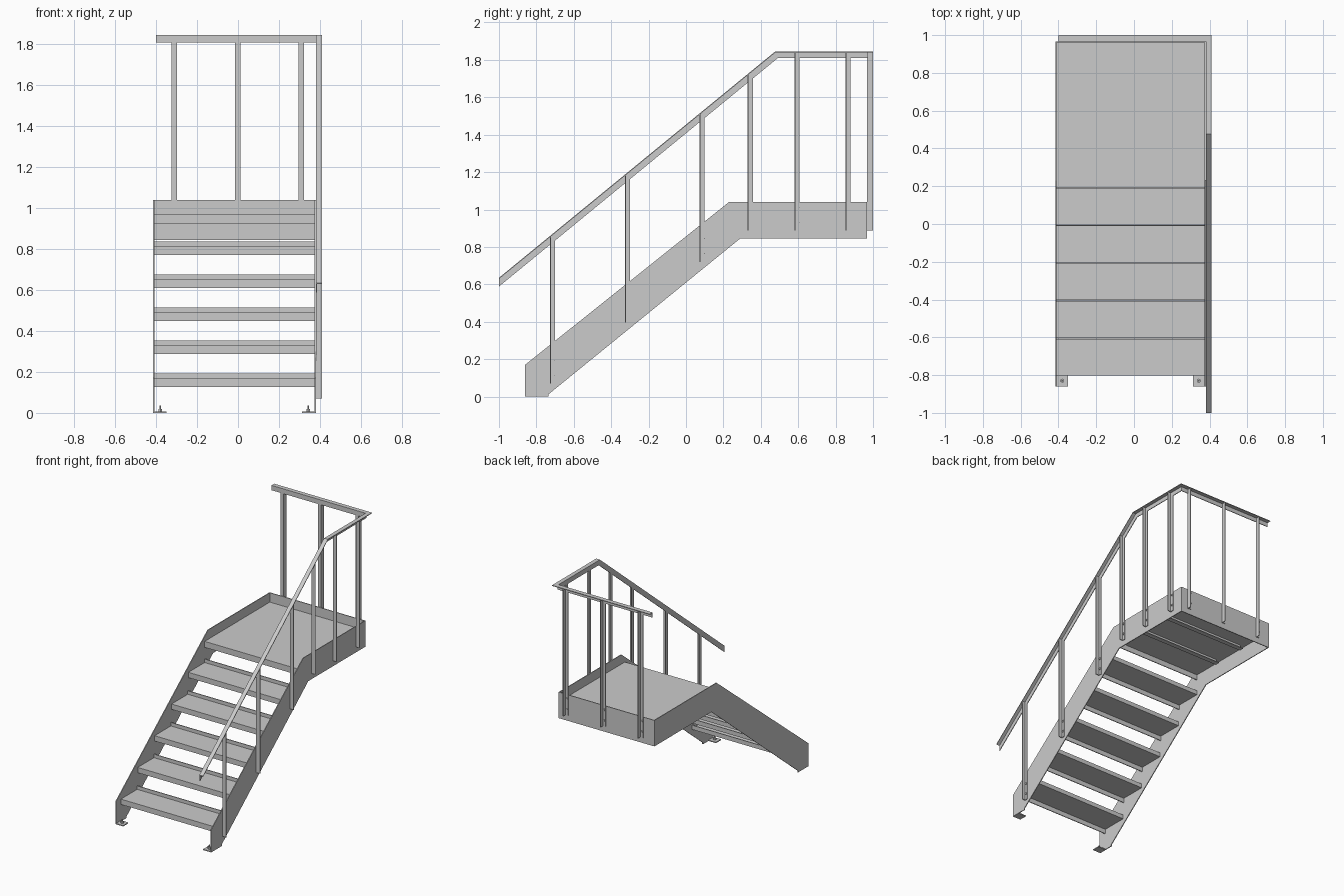
import bpy, bmesh, math
from mathutils import Matrix

if "Cube" in bpy.data.objects:
    bpy.data.objects.remove(bpy.data.objects["Cube"])

T = 0.006             # sheet thickness
XL, XR = -0.415, 0.38  # outer faces of the stringers
YB = 0.967            # outer face of the back plate


def finish(name, bm):
    bmesh.ops.recalc_face_normals(bm, faces=bm.faces)
    me = bpy.data.meshes.new(name)
    bm.to_mesh(me)
    bm.free()
    ob = bpy.data.objects.new(name, me)
    bpy.context.collection.objects.link(ob)
    return ob


def prism(name, pts, x0, x1):
    """Extrude a (y, z) outline from x0 to x1."""
    bm = bmesh.new()
    f = bm.faces.new([bm.verts.new((x0, y, z)) for y, z in pts])
    r = bmesh.ops.extrude_face_region(bm, geom=[f])
    vs = [v for v in r['geom'] if isinstance(v, bmesh.types.BMVert)]
    bmesh.ops.translate(bm, verts=vs, vec=(x1 - x0, 0, 0))
    return finish(name, bm)


def box(name, x0, x1, y0, y1, z0, z1):
    return prism(name, [(y0, z0), (y1, z0), (y1, z1), (y0, z1)], x0, x1)


def bolt(name, loc, axis, r=0.008, h=0.008):
    bm = bmesh.new()
    rot = {'X': Matrix.Rotation(math.pi / 2, 4, 'Y'),
           'Y': Matrix.Rotation(math.pi / 2, 4, 'X'), 'Z': Matrix()}[axis]
    bmesh.ops.create_cone(bm, cap_ends=True, segments=6, radius1=r, radius2=r,
                          depth=h, matrix=Matrix.Translation(loc) @ rot)
    return finish(name, bm)


# Side stringers and back plate
outline = [(-0.86, 0), (-0.86, 0.17), (0.23, 1.04), (YB, 1.04),
           (YB, 0.845), (0.29, 0.845), (-0.735, 0.012), (-0.735, 0)]
prism("left_stringer", outline, XL, XL + T)
prism("right_stringer", outline, XR - T, XR)
box("back_plate", XL + T, XR - T, YB - T, YB, 0.845, 1.04)

# Folded treads: front lip down, back lip up
for i in range(5):
    y, z = -0.803 + 0.2 * i, 0.167 + 0.1612 * i
    e = y + 0.198
    prism(f"tread_{i + 1}",
          [(y, z - 0.04), (y, z), (e - T, z), (e - T, z + 0.026), (e, z + 0.026),
           (e, z - T), (y + T, z - T), (y + T, z - 0.04)], XL + T, XR - T)

# Landing deck with front lip and stiffeners underneath
zp = 0.97
prism("landing_deck", [(0.19, zp - 0.045), (0.19, zp), (YB - T, zp), (YB - T, zp - T),
                       (0.19 + T, zp - T), (0.19 + T, zp - 0.045)], XL + T, XR - T)
for i, y in enumerate((0.44, 0.70)):
    prism(f"deck_stiffener_{i + 1}",
          [(y, zp - T), (y + T, zp - T), (y + T, zp - 0.04), (y + 0.035, zp - 0.04),
           (y + 0.035, zp - 0.045), (y, zp - 0.045)], XL + 0.04, XR - 0.04)

# Feet with anchor bolts
for side, x0, x1 in (("left", XL + T, -0.35), ("right", 0.312, XR - T)):
    xc = (x0 + x1) / 2
    box(f"{side}_foot", x0, x1, -0.86, -0.80, 0, 0.007)
    bolt(f"{side}_anchor_nut", (xc, -0.83, 0.013), 'Z', 0.011, 0.012)
    bolt(f"{side}_anchor_stud", (xc, -0.83, 0.02), 'Z', 0.005, 0.03)

# Handrail: angle profile, upright leg inside and flange on top
W = 0.411
top = [(-1, 0.635), (0.477, 1.845), (1, 1.845)]


def lower(d, dy, end):
    return [(end, 1.845 - d), (0.477 + dy, 1.845 - d), (-1, 0.635 - d * 1.3)]


flat_end = [(-1, 0.635), (0.477, 1.845), (YB, 1.845)]
prism("side_rail_leg", flat_end + lower(0.036, 0.013, YB), XR, XR + 0.005)
prism("side_rail_flange", top + lower(0.005, 0.002, 1), XR, W)
box("back_rail_leg", -0.4, XR + 0.005, YB, YB + 0.005, 1.809, 1.845)
box("back_rail_flange", -0.4, XR, YB, 1, 1.84, 1.845)

# Side posts: angle profile with two bolts each
for i, (y, z0) in enumerate([(-0.727, 0.07), (-0.327, 0.395), (0.073, 0.72),
                             (0.33, 0.887), (0.58, 0.887), (0.852, 0.887)]):
    z1 = min(1.842, 0.635 + (y + 1) * 0.819 - 0.003)
    box(f"side_post_leg_{i + 1}", XR, XR + 0.005, y, y + 0.027, z0, z1 - 0.01)
    box(f"side_post_flange_{i + 1}", XR, W - 0.001, y, y + 0.005, z0, z1)
    for j, dz in enumerate((0.045, 0.125)):
        bolt(f"side_bolt_{i + 1}_{j + 1}", (XR + 0.008, y + 0.018, z0 + dz), 'X')

# Back posts
for i, x in enumerate((-0.325, -0.014, 0.296)):
    box(f"back_post_leg_{i + 1}", x, x + 0.027, YB, YB + 0.005, 0.887, 1.842)
    box(f"back_post_flange_{i + 1}", x + 0.022, x + 0.027, YB, 0.999, 0.887, 1.842)
    for j, z in enumerate((0.932, 1.012)):
        bolt(f"back_bolt_{i + 1}_{j + 1}", (x + 0.01, YB + 0.008, z), 'Y')
